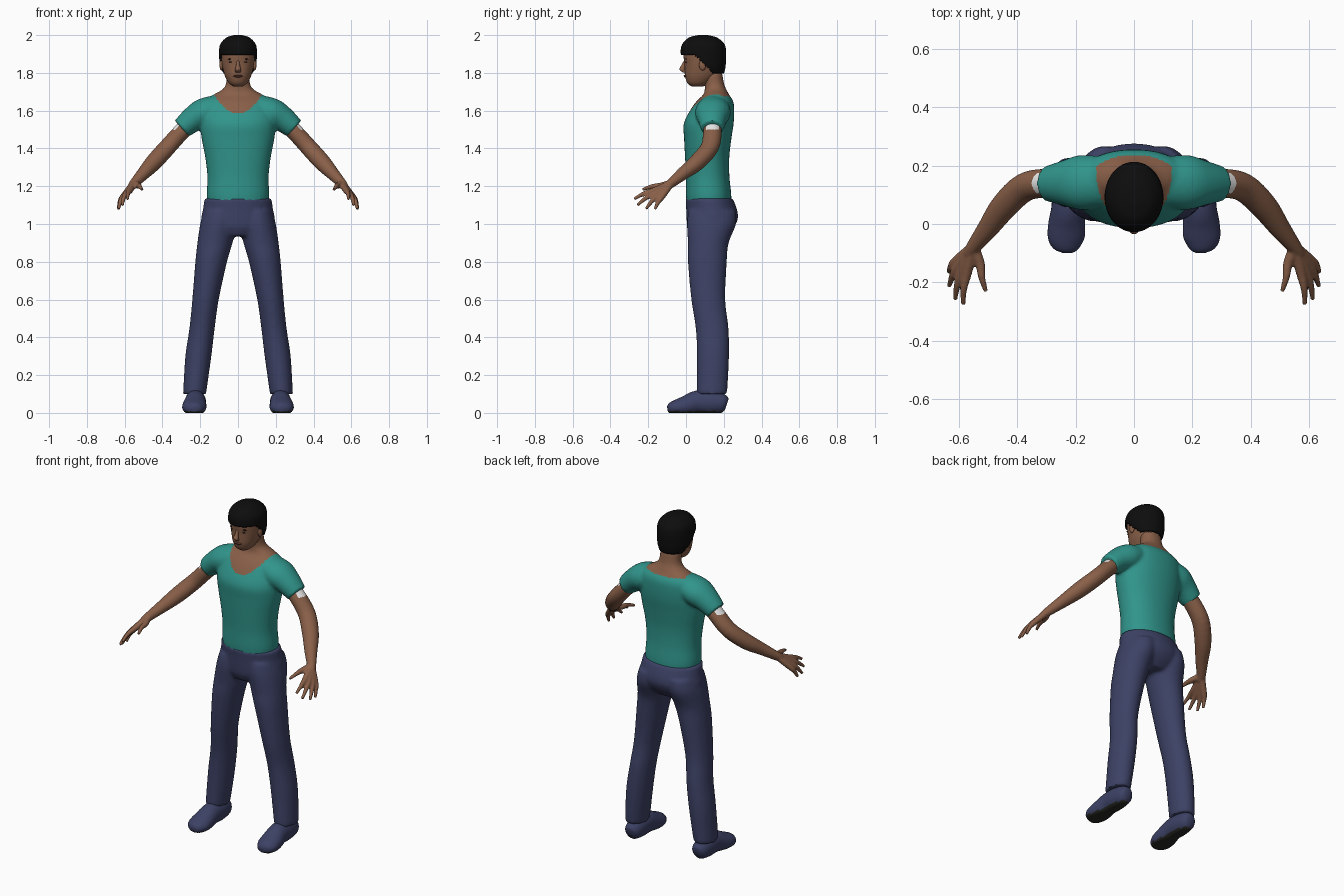
import bpy, bmesh, math
from mathutils import Vector, Matrix

cube = bpy.data.objects.get("Cube")
if cube:
    bpy.data.objects.remove(cube)


def material(name, *rgb):
    mat = bpy.data.materials.new(name)
    mat.use_nodes = True
    mat.diffuse_color = (*rgb, 1)
    bsdf = mat.node_tree.nodes["Principled BSDF"]
    bsdf.inputs["Base Color"].default_value = (*rgb, 1)
    bsdf.inputs["Roughness"].default_value = 0.8
    return mat


skin = material("brown skin", .25, .115, .065)
teal = material("teal cotton", .03, .3, .26)
denim = material("navy denim", .046, .054, .13)
black = material("black hair", .004, .004, .004)
rubber = material("dark sole", .02, .02, .016)
white = material("white lining", .9, .9, .9)
dark = material("dark features", .04, .018, .012)
lip = material("lip brown", .13, .05, .035)


def spline(stations, steps):
    """Smooth the stations into a denser list with a Catmull-Rom curve."""
    rows = [Vector(s) for s in stations]
    rows = [rows[0]] + rows + [rows[-1]]
    result = []
    for a, b, c, d in zip(rows, rows[1:], rows[2:], rows[3:]):
        for k in range(steps):
            t = k / steps
            result.append(b + (c - a) * (t / 2) + (a - b * 2.5 + c * 2 - d / 2) * t**2
                          + (b * 1.5 - c * 1.5 + (d - a) / 2) * t**3)
    return result + [rows[-1]]


def loft(bm, stations, flat=False, side=1, seg=32, steps=4, power=1.0):
    """Closed tube through (x, y, z, half width, half depth) stations."""
    rows = spline(stations, steps)
    rings = []
    for i, row in enumerate(rows):
        across, over = Vector((1, 0, 0)), Vector((0, 1, 0))
        if not flat:
            ahead, behind = rows[min(i + 1, len(rows) - 1)], rows[max(i - 1, 0)]
            along = Vector((ahead - behind)[:3]).normalized()
            across = along.cross(Vector((0, 0, 1))).normalized()
            over = across.cross(along)
        ring = []
        for k in range(seg):
            angle = math.tau * k / seg
            c, s = math.cos(angle), math.sin(angle)
            c, s = (math.copysign(abs(v)**power, v) for v in (c, s))
            p = Vector(row[:3]) + across * (c * row[3]) + over * (s * row[4])
            ring.append(bm.verts.new((p.x * side, p.y, p.z)))
        rings.append(ring)
    for low, high in zip(rings, rings[1:]):
        for k in range(seg):
            n = (k + 1) % seg
            bm.faces.new((low[k], low[n], high[n], high[k]))
    bm.faces.new(rings[0])
    bm.faces.new(rings[-1])


def finish(name, bm, mats, rule=None, voxel=0, smooth=4):
    """Make the object, optionally fusing its volumes, then colour by rule."""
    bmesh.ops.recalc_face_normals(bm, faces=bm.faces)
    mesh = bpy.data.meshes.new(name)
    bm.to_mesh(mesh)
    bm.free()
    obj = bpy.data.objects.new(name, mesh)
    bpy.context.collection.objects.link(obj)
    if voxel:
        fuse = obj.modifiers.new("fuse", "REMESH")
        fuse.mode, fuse.voxel_size = "VOXEL", voxel
        relax = obj.modifiers.new("relax", "SMOOTH")
        relax.factor, relax.iterations = .5, smooth
        graph = bpy.context.evaluated_depsgraph_get()
        mesh = bpy.data.meshes.new_from_object(obj.evaluated_get(graph))
        obj.modifiers.clear()
        obj.data = mesh
    mesh.materials.clear()
    for mat in mats:
        mesh.materials.append(mat)
    for poly in mesh.polygons:
        poly.material_index = rule(poly.center, poly.normal) if rule else 0
    bpy.ops.object.select_all(action="DESELECT")
    obj.select_set(True)
    bpy.context.view_layer.objects.active = obj
    bpy.ops.object.shade_smooth_by_angle(angle=math.radians(50))
    return obj


def blob(name, mat, place, size, tilt=0):
    bm = bmesh.new()
    shape = Matrix.Translation(place) @ Matrix.Rotation(tilt, 4, "Y") @ Matrix.Diagonal((*size, 1))
    bmesh.ops.create_uvsphere(bm, u_segments=16, v_segments=10, radius=1, matrix=shape)
    return finish(name, bm, [mat])


# Shirt, with the chest and neck rising out of its scooped collar
def neckline(c, n):
    if abs(c.x) > .128:
        return 0
    edge = 1.585 + .105 * (c.x / .13)**2 if c.y < .15 else 1.675
    return int(c.z > edge)


bm = bmesh.new()
loft(bm, [(0, .122, 1.08, .155, .115), (0, .12, 1.15, .165, .12), (0, .115, 1.25, .162, .115),
          (0, .112, 1.35, .173, .117), (0, .115, 1.45, .192, .125), (0, .12, 1.53, .2, .132),
          (0, .138, 1.6, .195, .117), (0, .153, 1.65, .175, .097), (0, .16, 1.685, .13, .068),
          (0, .157, 1.71, .085, .058), (0, .15, 1.74, .064, .052), (0, .14, 1.8, .06, .052)],
     flat=True, seg=48, power=.92)
for side in (1, -1):
    loft(bm, [(.1, .145, 1.615, .085, .07), (.18, .142, 1.588, .094, .078),
              (.24, .14, 1.553, .077, .068), (.298, .138, 1.505, .06, .056)], side=side)
finish("shirt_and_neck", bm, [teal, skin], neckline, voxel=.009)

# Trousers
bm = bmesh.new()
loft(bm, [(0, .122, 1.137, .178, .125), (0, .135, 1.08, .185, .134), (0, .139, 1.03, .195, .136),
          (0, .13, .98, .185, .122), (0, .12, .935, .11, .09)], flat=True, seg=48)
for side in (1, -1):
    loft(bm, [(.095, .138, 1.07, .085, .125), (.105, .135, 1, .095, .13), (.122, .118, .9, .093, .108),
              (.142, .113, .8, .084, .103), (.172, .118, .6, .07, .09), (.19, .138, .45, .067, .087),
              (.21, .143, .3, .069, .085), (.23, .137, .1, .061, .081)], flat=True, side=side)
finish("trousers", bm, [denim], voxel=.01, smooth=5)

# Arms with hands: each finger runs from the wrist over its knuckle to the tip
wrist = Vector((.55, -.08, 1.215))
fingers = {
    "index": ((.572, -.17, 1.178), (.585, -.275, 1.132)),
    "middle": ((.59, -.165, 1.163), (.612, -.258, 1.1)),
    "ring": ((.603, -.148, 1.152), (.632, -.212, 1.08)),
    "little": ((.61, -.128, 1.143), (.634, -.165, 1.078)),
    "thumb": ((.527, -.135, 1.203), (.507, -.23, 1.182)),
}


def sleeve_gap(c, n):
    return int(c.z > 1.5 and .1 < c.y < .175 and abs(c.x) > .27 and abs(n.x) > .5)


for side, label in ((1, "left"), (-1, "right")):
    bm = bmesh.new()
    loft(bm, [(.22, .14, 1.56, .045, .045), (.3, .14, 1.487, .049, .045), (.375, .125, 1.405, .049, .045),
              (.445, .06, 1.328, .046, .044), (.5, -.015, 1.268, .036, .034), (*wrist, .025, .025),
              (.562, -.105, 1.198, .024, .02)], side=side)
    for knuckle, tip in fingers.values():
        base, end = Vector(knuckle), Vector(tip)
        middle = base.lerp(end, .5) + Vector((.004, 0, .006))
        loft(bm, [(*wrist, .02, .019), (*base, .017, .016), (*middle, .012, .012), (*end, .008, .008)],
             side=side, seg=16)
    finish(label + "_arm", bm, [skin, white], sleeve_gap, voxel=.0055, smooth=3)

    # Shoe with a flat dark sole
    bm = bmesh.new()
    loft(bm, [(.225, .216, .045, .025, .03), (.225, .195, .05, .045, .05), (.225, .13, .056, .055, .064),
              (.226, .06, .056, .056, .062), (.23, 0, .038, .063, .053), (.232, -.05, .028, .062, .042),
              (.23, -.085, .022, .042, .03), (.23, -.098, .02, .018, .014)], side=side)
    for v in bm.verts:
        v.co.z = max(v.co.z, 0)
    finish(label + "_shoe", bm, [denim, rubber], lambda c, n: int(c.z < .009))

# Head
bm = bmesh.new()
loft(bm, [(0, .06, 1.728, .025, .03), (0, .066, 1.745, .048, .058), (0, .08, 1.78, .068, .085),
          (0, .09, 1.815, .079, .097), (0, .092, 1.85, .086, .1), (0, .092, 1.9, .09, .106),
          (0, .092, 1.95, .084, .098), (0, .09, 1.985, .045, .055)], flat=True, power=.94)
finish("head", bm, [skin])

# Short hair: a cap cut back along the hairline
bm = bmesh.new()
loft(bm, [(0, .125, 1.775, .068, .07), (0, .105, 1.825, .092, .103), (0, .095, 1.87, .099, .117),
          (0, .092, 1.92, .1, .12), (0, .092, 1.955, .092, .11), (0, .09, 1.985, .064, .078),
          (0, .09, 1.998, .03, .037), (0, .09, 2, .01, .012)], flat=True, seg=64, steps=6)
bare = []
for face in bm.faces:
    c = face.calc_center_median()
    if c.z < 1.893 - min(max(c.y - .05, 0), .1):
        bare.append(face)
bmesh.ops.delete(bm, geom=bare, context="FACES")
hair = finish("hair", bm, [black])
thick = hair.modifiers.new("thickness", "SOLIDIFY")
thick.thickness, thick.offset = .014, -1

# Nose and mouth
bm = bmesh.new()
loft(bm, [(0, 0, 1.866, .008, .01), (0, -.013, 1.84, .01, .012),
          (0, -.02, 1.818, .016, .015), (0, -.008, 1.803, .013, .01)], flat=True, seg=16)
finish("nose", bm, [skin])
blob("lips", lip, (0, -.004, 1.783), (.026, .008, .007))
blob("mouth_line", dark, (0, -.009, 1.784), (.025, .004, .0016))

# Eyes, brows and ears
for side, label in ((1, "left"), (-1, "right")):
    blob(label + "_eye", dark, (side * .036, .001, 1.856), (.014, .004, .005))
    blob(label + "_brow", black, (side * .037, 0, 1.874), (.019, .004, .004), side * .12)
    blob(label + "_ear", skin, (side * .088, .088, 1.842), (.01, .019, .029))
